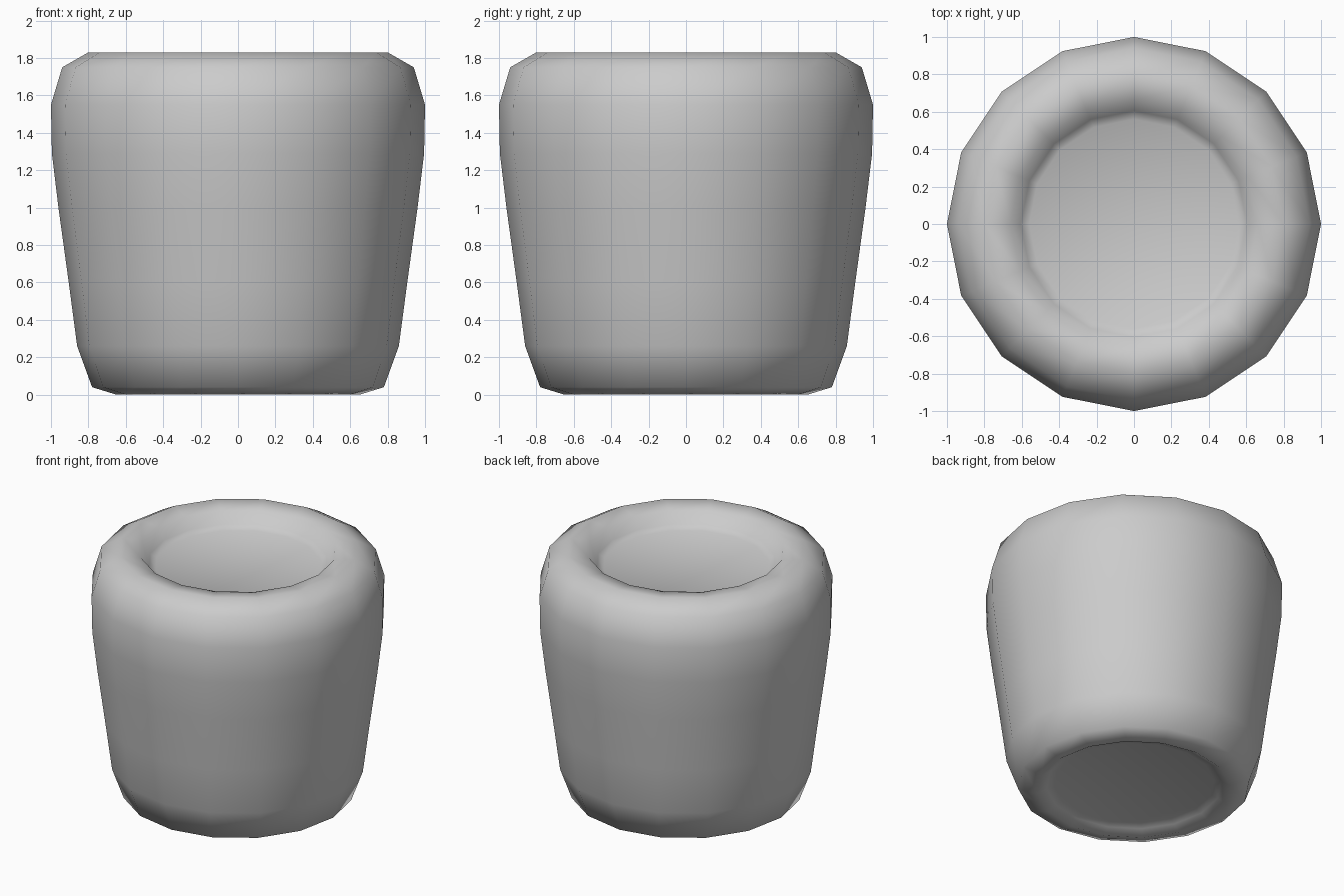
import bpy, bmesh
from math import cos, sin, tau

if "Cube" in bpy.data.objects:
    bpy.data.objects.remove(bpy.data.objects["Cube"])

SIDES = 16

# Radius / height profile, from underside centre to top centre
profile = [
    (0.00, 0.05), (0.54, 0.05), (0.59, 0.035), (0.65, 0.00),   # shallow recess underneath
    (0.78, 0.04), (0.86, 0.26), (0.905, 0.60), (0.96, 1.00),   # tapered wall
    (0.995, 1.29), (1.00, 1.55), (0.94, 1.75), (0.80, 1.83),   # rounded shoulder
    (0.66, 1.81), (0.605, 1.73), (0.56, 1.705), (0.00, 1.70),  # dished top
]


def lathe(name, points, sides):
    bm = bmesh.new()
    rings = []
    for r, z in points:
        n = sides if r > 0 else 1
        rings.append([bm.verts.new((r * cos(tau * i / n), r * sin(tau * i / n), z))
                      for i in range(n)])
    for a, b in zip(rings, rings[1:]):
        for i in range(sides):
            j = (i + 1) % sides
            if len(a) == 1:
                bm.faces.new((a[0], b[j], b[i]))
            elif len(b) == 1:
                bm.faces.new((a[i], a[j], b[0]))
            else:
                bm.faces.new((a[i], a[j], b[j], b[i]))
    bmesh.ops.recalc_face_normals(bm, faces=bm.faces)
    for f in bm.faces:
        f.smooth = True
    mesh = bpy.data.meshes.new(name)
    bm.to_mesh(mesh)
    bm.free()
    obj = bpy.data.objects.new(name, mesh)
    bpy.context.collection.objects.link(obj)
    return obj


# Solid rounded stool body
lathe("pouf_body", profile, SIDES)
